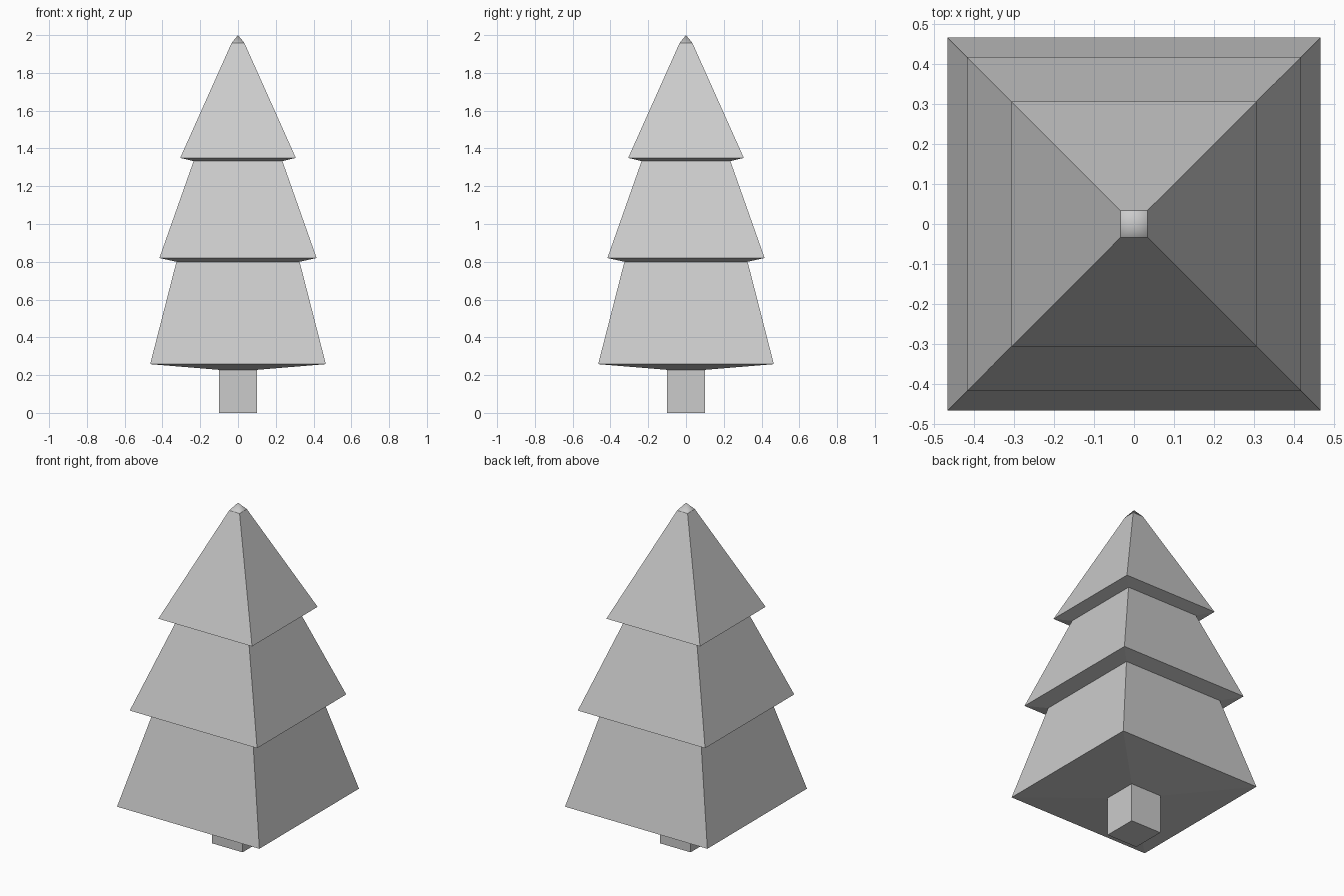
import bpy, bmesh

if "Cube" in bpy.data.objects:
    bpy.data.objects.remove(bpy.data.objects["Cube"])


def square_loft(name, profile, base=False, apex=None):
    """Loft square rings from (half_width, z) pairs, with optional base cap and apex."""
    bm = bmesh.new()
    rings = [[bm.verts.new((sx * h, sy * h, z))
              for sx, sy in ((-1, -1), (1, -1), (1, 1), (-1, 1))]
             for h, z in profile]
    for lo, hi in zip(rings, rings[1:]):
        for i in range(4):
            j = (i + 1) % 4
            bm.faces.new((lo[i], lo[j], hi[j], hi[i]))
    if base:
        bm.faces.new(rings[0][::-1])
    if apex is not None:
        # softly shaded tip with a crisp border
        top = bm.verts.new((0, 0, apex))
        ring = rings[-1]
        for i in range(4):
            face = bm.faces.new((ring[i], ring[(i + 1) % 4], top))
            face.smooth = True
            bm.edges.get((ring[i], ring[(i + 1) % 4])).smooth = False
    mesh = bpy.data.meshes.new(name)
    bm.to_mesh(mesh)
    bm.free()
    obj = bpy.data.objects.new(name, mesh)
    bpy.context.collection.objects.link(obj)
    return obj


# Square trunk, open where it meets the foliage
square_loft("trunk", [(0.10, 0.0), (0.10, 0.228)], base=True)

# Three tiers: inner underside edge, outer rim, then up to the next tier
tiers = [((0.10, 0.228), (0.465, 0.258)),
         ((0.326, 0.80), (0.416, 0.82)),
         ((0.235, 1.333), (0.306, 1.35))]
profile = [point for tier in tiers for point in tier] + [(0.034, 1.958)]
square_loft("foliage", profile, apex=2.0)
